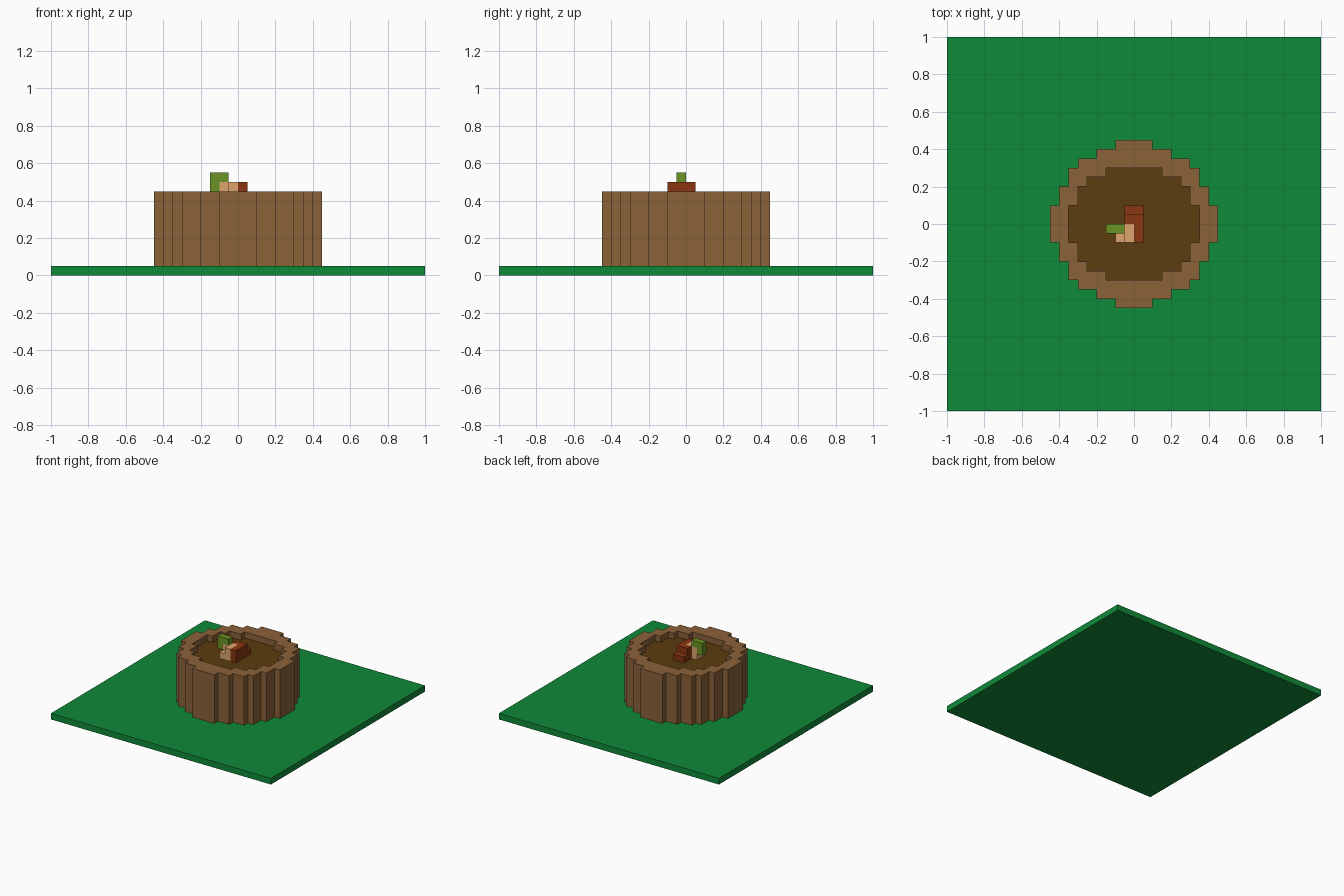
import bpy, bmesh

if "Cube" in bpy.data.objects:
    bpy.data.objects.remove(bpy.data.objects["Cube"])


def paint(name, r, g, b):
    lin = [((c / 255 + 0.055) / 1.055) ** 2.4 if c > 10 else c / 255 / 12.92 for c in (r, g, b)]
    m = bpy.data.materials.new(name)
    m.diffuse_color = (*lin, 1)
    m.use_nodes = True
    m.node_tree.nodes["Principled BSDF"].inputs["Base Color"].default_value = m.diffuse_color
    return m


GRASS = paint("grass", 15, 138, 56)
BARK = paint("bark", 139, 98, 57)
SOIL = paint("soil", 92, 60, 14)
RUST = paint("rust", 139, 54, 16)
TAN = paint("tan", 221, 165, 110)
LEAF = paint("leaf", 107, 148, 38)


def finish(name, bm, mat):
    bmesh.ops.recalc_face_normals(bm, faces=bm.faces)
    me = bpy.data.meshes.new(name)
    bm.to_mesh(me)
    bm.free()
    if mat:
        me.materials.append(mat)
    ob = bpy.data.objects.new(name, me)
    bpy.context.collection.objects.link(ob)
    return ob


def prism(name, outline, z0, z1, mat=None):
    """Extrude a flat outline from z0 to z1."""
    bm = bmesh.new()
    face = bm.faces.new([bm.verts.new((x, y, z0)) for x, y in outline])
    top = bmesh.ops.extrude_face_region(bm, geom=[face], use_keep_orig=True)["geom"]
    for v in top:
        if isinstance(v, bmesh.types.BMVert):
            v.co.z = z1
    return finish(name, bm, mat)


def box(name, x0, x1, y0, y1, z0, z1, mat):
    return prism(name, [(x0, y0), (x1, y0), (x1, y1), (x0, y1)], z0, z1, mat)


def stepped_ring(q):
    """Mirror one quadrant of a stepped circle into a full outline."""
    return (q + [(-x, y) for x, y in reversed(q)]
            + [(-x, -y) for x, y in q] + [(x, -y) for x, y in reversed(q)])


OUTER = stepped_ring([(.45, .1), (.4, .1), (.4, .2), (.35, .2), (.35, .3), (.3, .3),
                      (.3, .35), (.2, .35), (.2, .4), (.1, .4), (.1, .45)])
INNER = stepped_ring([(.35, .1), (.3, .1), (.3, .2), (.25, .2), (.25, .25),
                      (.15, .25), (.15, .3)])

# Ground slab
box("ground_slab", -1, 1, -1, 1, 0, .05, GRASS)

# Tub with a recessed top
tub = prism("tub_wall", OUTER, .05, .45, BARK)
cutter = prism("tub_cutter", INNER, .38, .6)
cutter.hide_render = True
cutter.hide_set(True)
cut = tub.modifiers.new("recess", "BOOLEAN")
cut.operation = "DIFFERENCE"
cut.solver = "EXACT"
cut.object = cutter

# Dark fill inside the tub
prism("tub_filling", INNER, .38, .40, SOIL)

# Small blocky figure in the middle: rust back, stepped tail, tan body, green top
box("figure_side", 0, .05, -.1, .05, .4, .5, RUST)
box("figure_back", -.05, 0, 0, .05, .4, .5, RUST)
box("figure_tail", -.05, .05, .05, .1, .4, .45, RUST)
box("figure_body", -.05, 0, -.1, 0, .4, .5, TAN)
box("figure_neck", -.1, -.05, -.05, 0, .4, .5, TAN)
box("figure_foot", -.1, -.05, -.1, -.05, .4, .45, TAN)
prism_top = box("figure_leaf", -.15, -.05, -.05, 0, .5, .55, LEAF)
box("figure_leaf_tip", -.15, -.1, -.05, 0, .45, .5, LEAF)
